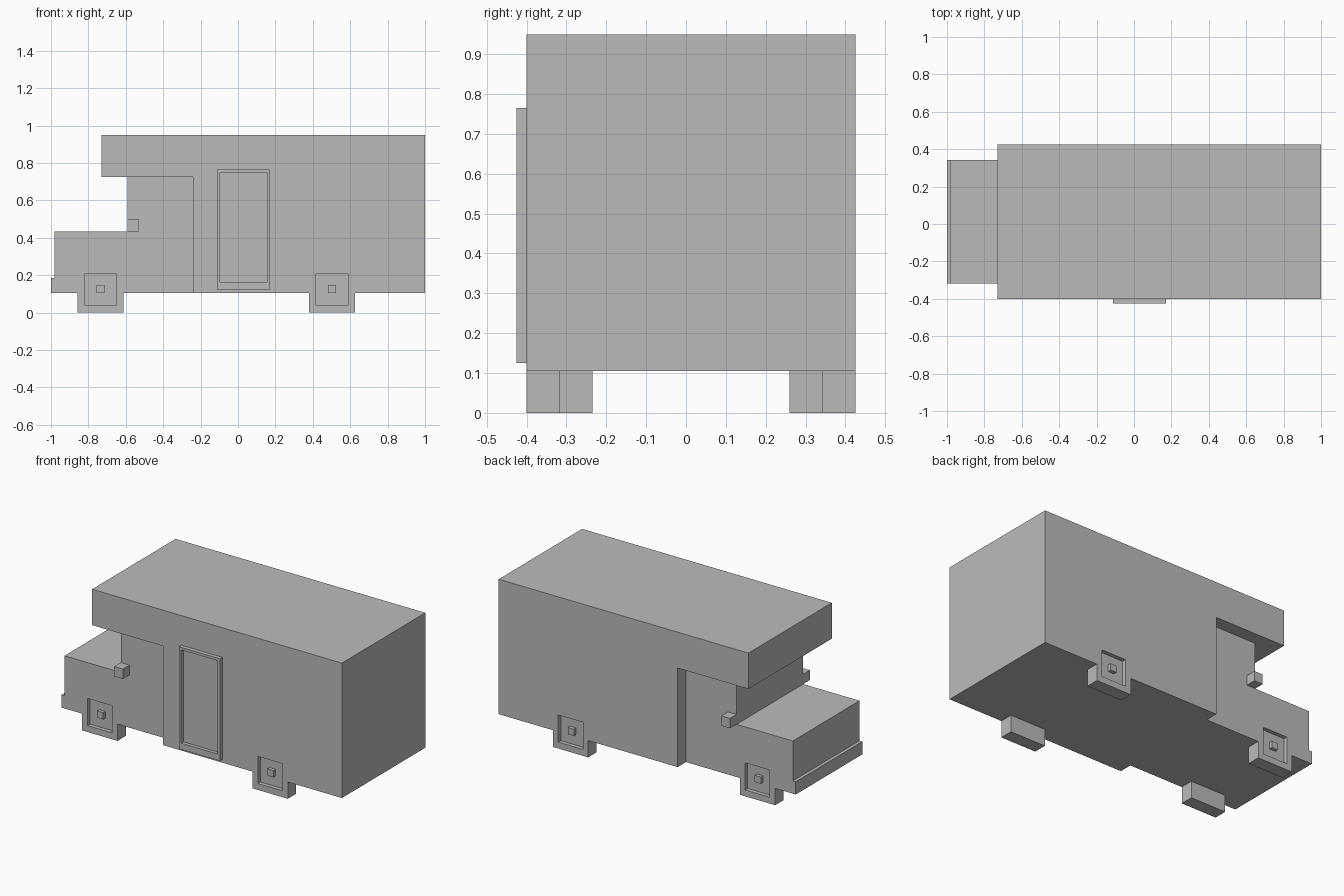
import bpy
import bmesh
import math

cube = bpy.data.objects.get("Cube")
if cube:
    bpy.data.objects.remove(cube, do_unlink=True)

GREY = (0.5, 0.5, 0.5, 1.0)
paint = bpy.data.materials.new("plain grey")
paint.use_nodes = True
paint.diffuse_color = GREY
paint.node_tree.nodes["Principled BSDF"].inputs["Base Color"].default_value = GREY

MID = 0.0125            # centre line of the vehicle
BODY_HALF, CAB_HALF = 0.4125, 0.33
FLOOR = 0.105
RECESS = 0.025


def extrude(name, profile, y0, y1):
    """Extrude an x-z profile from y0 to y1."""
    bm = bmesh.new()
    face = bm.faces.new([bm.verts.new((x, y0, z)) for x, z in profile])
    grown = bmesh.ops.extrude_face_region(bm, geom=[face])["geom"]
    moved = [g for g in grown if isinstance(g, bmesh.types.BMVert)]
    bmesh.ops.translate(bm, verts=moved, vec=(0, y1 - y0, 0))
    bmesh.ops.recalc_face_normals(bm, faces=bm.faces)
    mesh = bpy.data.meshes.new(name)
    bm.to_mesh(mesh)
    bm.free()
    mesh.materials.append(paint)
    obj = bpy.data.objects.new(name, mesh)
    bpy.context.scene.collection.objects.link(obj)
    return obj


def box(name, x0, x1, y0, y1, z0, z1):
    return extrude(name, [(x0, z0), (x1, z0), (x1, z1), (x0, z1)],
                   min(y0, y1), max(y0, y1))


def combine(target, tool, operation):
    """Apply a boolean and remove the tool."""
    mod = target.modifiers.new("join", "BOOLEAN")
    mod.operation, mod.solver, mod.object = operation, "EXACT", tool
    bpy.context.view_layer.objects.active = target
    bpy.ops.object.modifier_apply(modifier=mod.name)
    bpy.data.objects.remove(tool, do_unlink=True)


def tidy(obj):
    """Merge coplanar faces left by the booleans."""
    bm = bmesh.new()
    bm.from_mesh(obj.data)
    bmesh.ops.remove_doubles(bm, verts=bm.verts, dist=0.0002)
    bmesh.ops.dissolve_limit(bm, angle_limit=math.radians(1),
                             verts=bm.verts, edges=bm.edges)
    bm.to_mesh(obj.data)
    bm.free()


def add_wheels(shell, label, x, half_width):
    """Square wheels flush with the shell, each with a recess and a hub."""
    for side, word in ((-1, "right"), (1, "left")):
        y = MID + side * half_width
        wheel = box("wheel", x - 0.1225, x + 0.1225, y, y - side * 0.083, 0, 0.2)
        combine(shell, wheel, "UNION")
        cutter = box("recess", x - 0.085, x + 0.085,
                     y + side * 0.05, y - side * RECESS, 0.04, 0.21)
        combine(shell, cutter, "DIFFERENCE")
        box(f"{label}_{word}_hub", x - 0.021, x + 0.021,
            y - side * 0.003, y - side * RECESS, 0.106, 0.148)
    tidy(shell)


# Living compartment with the overhang above the cab
body = extrude("camper_body", [(-0.73, 0.95), (-0.73, 0.725), (-0.24, 0.725),
                               (-0.24, FLOOR), (1, FLOOR), (1, 0.95)],
               MID - BODY_HALF, MID + BODY_HALF)
add_wheels(body, "rear", 0.5025, BODY_HALF)

# Cab with hood and bumper
cab = extrude("cab", [(-0.24, FLOOR), (-0.24, 0.725), (-0.59, 0.725),
                      (-0.59, 0.435), (-0.98, 0.435), (-0.98, 0.185),
                      (-1, 0.185), (-1, FLOOR)],
              MID - CAB_HALF, MID + CAB_HALF)
add_wheels(cab, "front", -0.735, CAB_HALF)

# Side mirrors
for side, word in ((-1, "right"), (1, "left")):
    y = MID + side * CAB_HALF
    box(f"{word}_mirror", -0.59, -0.53, y, y + side * 0.065, 0.435, 0.497)

# Door with a sunken panel
face_y = MID - BODY_HALF
door = box("door", -0.112, 0.172, face_y, face_y - 0.025, 0.125, 0.765)
panel = box("panel", -0.096, 0.156, face_y - 0.003, face_y - 0.06, 0.165, 0.749)
combine(door, panel, "DIFFERENCE")
tidy(door)
